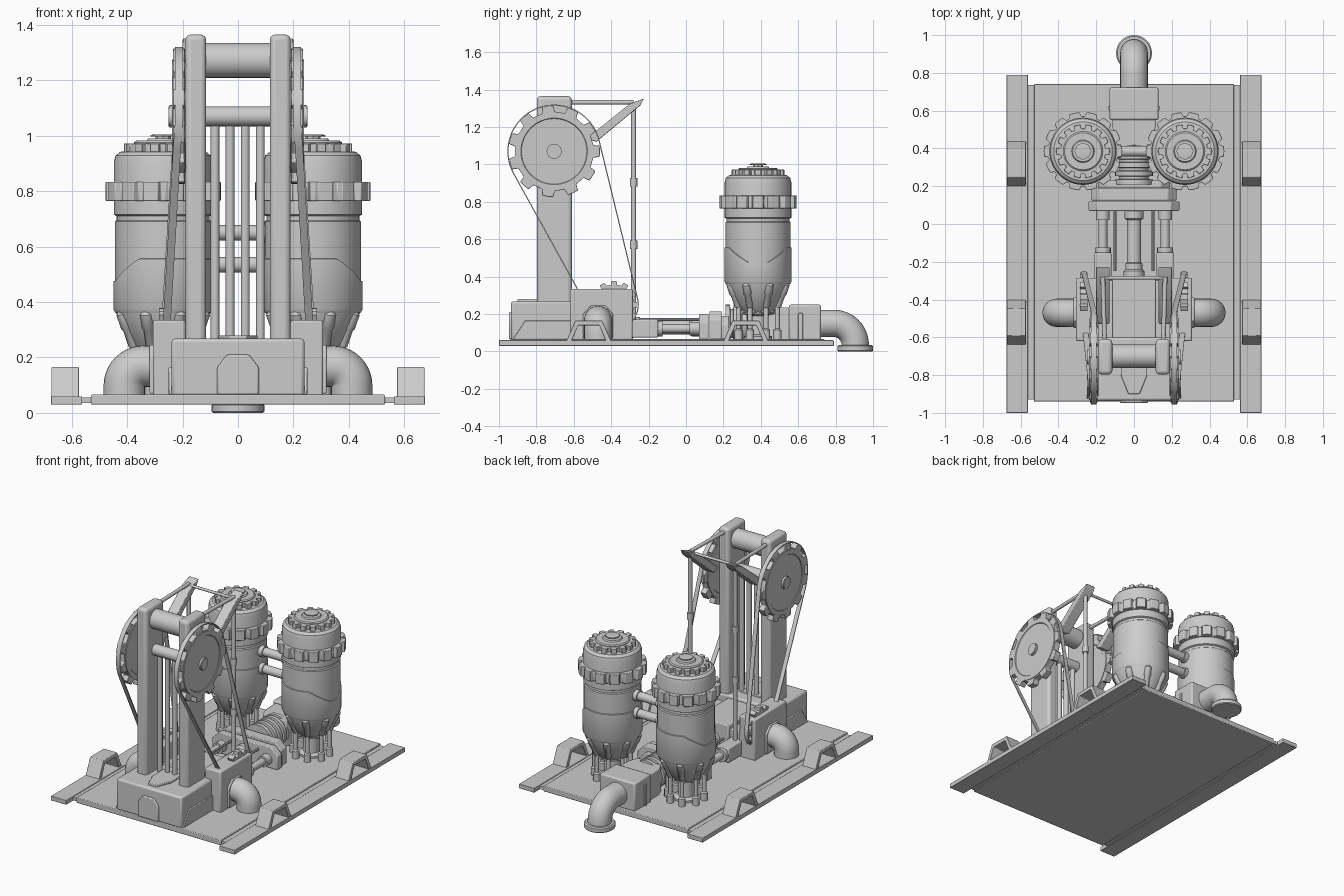
import bpy, bmesh, math
from mathutils import Vector
from math import sin, cos, pi, tau, radians

if "Cube" in bpy.data.objects:
    bpy.data.objects.remove(bpy.data.objects["Cube"])


def finish(name, bm, mirror=False, bevel=0, seg=2, angle=35):
    bmesh.ops.remove_doubles(bm, verts=bm.verts, dist=1e-5)
    bmesh.ops.recalc_face_normals(bm, faces=bm.faces)
    me = bpy.data.meshes.new(name)
    bm.to_mesh(me)
    bm.free()
    me.shade_smooth()
    me.set_sharp_from_angle(angle=radians(angle))
    ob = bpy.data.objects.new(name, me)
    bpy.context.collection.objects.link(ob)
    if bevel:
        m = ob.modifiers.new("bevel", 'BEVEL')
        m.width, m.segments, m.limit_method = bevel, seg, 'ANGLE'
    if mirror:
        ob.modifiers.new("mirror", 'MIRROR').use_mirror_merge = False
    return ob


def prism(name, pts, axis, a, b, **kw):
    """Extrude a 2D outline along an axis: X takes (y,z), Y takes (x,z), Z takes (x,y)."""
    place = {'X': lambda p, t: (t, p[0], p[1]), 'Y': lambda p, t: (p[0], t, p[1]),
             'Z': lambda p, t: (p[0], p[1], t)}[axis]
    bm = bmesh.new()
    lo = [bm.verts.new(place(p, a)) for p in pts]
    hi = [bm.verts.new(place(p, b)) for p in pts]
    bm.faces.new(lo)
    bm.faces.new(hi)
    for i in range(len(pts)):
        j = (i + 1) % len(pts)
        bm.faces.new((lo[i], lo[j], hi[j], hi[i]))
    return finish(name, bm, **kw)


def box(name, x0, x1, y0, y1, z0, z1, bevel=0.006, **kw):
    return prism(name, [(x0, y0), (x1, y0), (x1, y1), (x0, y1)], 'Z', z0, z1, bevel=bevel, **kw)


def revolve(name, origin, direction, profile, n=32, **kw):
    """Turn (radius, height) points about a line."""
    bm = bmesh.new()
    q = Vector((0, 0, 1)).rotation_difference(Vector(direction))
    rings = [[bm.verts.new(Vector(origin) + q @ Vector((r * cos(tau * i / n), r * sin(tau * i / n), h)))
              for i in range(n)] for r, h in profile]
    for A, B in zip(rings, rings[1:]):
        for i in range(n):
            bm.faces.new((A[i], A[(i + 1) % n], B[(i + 1) % n], B[i]))
    bm.faces.new(rings[0])
    bm.faces.new(rings[-1])
    return finish(name, bm, **kw)


def rod(name, p0, p1, r, n=16, **kw):
    d = Vector(p1) - Vector(p0)
    return revolve(name, p0, d, [(r, 0), (r, d.length)], n, **kw)


def tube(name, path, r, n=24, **kw):
    """Sweep a circle along a path."""
    bm = bmesh.new()
    P = [Vector(p) for p in path]
    rings = []
    side = (P[1] - P[0]).cross(P[-1] - P[0]).normalized()
    for i, p in enumerate(P):
        t = (P[min(i + 1, len(P) - 1)] - P[max(i - 1, 0)]).normalized()
        up = t.cross(side)
        rings.append([bm.verts.new(p + r * (side * cos(tau * k / n) + up * sin(tau * k / n))) for k in range(n)])
    for A, B in zip(rings, rings[1:]):
        for k in range(n):
            bm.faces.new((A[k], A[(k + 1) % n], B[(k + 1) % n], B[k]))
    bm.faces.new(rings[0])
    bm.faces.new(rings[-1])
    return finish(name, bm, **kw)


def gear_outline(c, R, r, teeth, fill=0.5):
    pts = []
    for i in range(teeth):
        for f, rad in ((-.5 - .06, r), (-.5 * .85, R), (0, R), (.5 * .85, R), (.5 + .06, r)):
            a = tau / teeth * (i + f * fill)
            pts.append((c[0] + rad * cos(a), c[1] + rad * sin(a)))
    return pts


# base plate, side rails and lifting handles
box("base_plate", -.53, .53, -.94, .74, .03, .066, .004)
box("base_rail_joint", .52, .57, -.93, .735, .035, .055, 0, mirror=True)
box("base_rail", .562, .675, -1.0, .79, .03, .06, .003, mirror=True)
for k, yc in enumerate((.32, -.52)):
    outer = [(-.12, .055), (-.072, .165), (.072, .165), (.12, .055)]
    inner = [(.092, .055), (.056, .14), (-.056, .14), (-.092, .055)]
    prism("handle_%d" % k, [(yc + y, z) for y, z in outer + inner], 'X', .573, .673, mirror=True, bevel=.003)

# tower base housing
box("tower_base", -.24, .24, -.935, -.60, .06, .268, .012)
box("tower_base_rear", -.20, .20, -.62, -.30, .06, .22)
prism("tower_side_panel", [(-.925, .066), (-.86, .165), (-.61, .165), (-.61, .066)], 'X', .235, .25, mirror=True, bevel=.003)
prism("front_hatch", [(-.075, .066), (-.075, .165), (-.04, .21), (.04, .21), (.075, .165), (.075, .066)],
      'Y', -.947, -.92, bevel=.006)
prism("top_hatch", [(-.07, -.68), (-.07, -.8), (-.03, -.9), (.03, -.9), (.07, -.8), (.07, -.68)], 'Z', .26, .28, bevel=.004)

# tower posts, rollers and hanging pipes
box("tower_post", .115, .19, -.797, -.61, .07, 1.365, .02, seg=3, mirror=True)
rod("top_roller", (-.12, -.7, 1.272), (.12, -.7, 1.272), .063, 32)
rod("main_axle", (-.25, -.705, 1.07), (.25, -.705, 1.07), .036, 24)
for k in range(4):
    rod("hanging_pipe_%d" % k, (-.083 + .0545 * k, -.70, .26), (-.083 + .0545 * k, -.70, 1.06), .016, 16)

# drive wheels
BIG, SMALL = (-.705, 1.07), (-.385, .25)
prism("drive_wheel", gear_outline(BIG, .245, .212, 11), 'X', .192, .234, mirror=True, bevel=.003)
revolve("drive_wheel_rim", (.188, *BIG), (1, 0, 0), [(.17, .008), (.178, 0), (.205, 0), (.205, .05), (.178, .05), (.17, .04)], 48, mirror=True)
rod("drive_wheel_hub", (.18, *BIG), (.247, *BIG), .04, 24, mirror=True)
prism("small_gear", gear_outline(SMALL, .128, .108, 12), 'X', .245, .285, mirror=True)

# belts around the two wheels, leaning outward toward the bottom
dy, dz = SMALL[0] - BIG[0], SMALL[1] - BIG[1]
phi = math.atan2(dz, dy)
R, r = .244, .127
beta = math.acos((R - r) / math.hypot(dy, dz))
loop = [(BIG, R, phi + beta + (tau - 2 * beta) * i / 30) for i in range(31)]
loop += [(SMALL, r, phi - beta + 2 * beta * i / 16) for i in range(17)]
bm = bmesh.new()
rows = []
for c, rad, a in loop:
    row = []
    for t, w in ((0, -.014), (.006, -.014), (.006, .014), (0, .014)):
        y, z = c[0] + (rad + t) * cos(a), c[1] + (rad + t) * sin(a)
        x = .213 + .052 * min(1, max(0, (1.05 - z) / .7))
        row.append(bm.verts.new((x + w, y, z)))
    rows.append(row)
for i in range(len(rows)):
    A, B = rows[i], rows[(i + 1) % len(rows)]
    for k in range(4):
        bm.faces.new((A[k], A[(k + 1) % 4], B[(k + 1) % 4], B[k]))
finish("drive_belt", bm, mirror=True)

# rocker beams with tie rods and pull rods
prism("rocker_beam", [(-.53, 1.14), (-.30, 1.325), (-.225, 1.352), (-.245, 1.315), (-.48, 1.12)],
      'X', .13, .20, mirror=True, bevel=.004)
rod("tie_rod", (.155, -.63, 1.332), (.165, -.28, 1.332), .012, 12, mirror=True)
rod("beam_cross_rod", (-.17, -.285, 1.325), (.17, -.285, 1.325), .009, 12)
rod("pull_rod", (.165, -.28, .15), (.165, -.28, 1.32), .013, 12, mirror=True)
for k, z in enumerate((.57, .905)):
    rod("pull_rod_coupler_%d" % k, (.165, -.28, z - .022), (.165, -.28, z + .022), .02, 12, mirror=True)

# side boxes with down pipes
box("side_box", .19, .307, -.62, -.285, .06, .335, .008, mirror=True)
prism("side_hatch", [(-.55, .07), (-.55, .2), (-.51, .245), (-.43, .245), (-.39, .2), (-.39, .07)],
      'X', .3, .32, mirror=True, bevel=.004)
arc = [(.34 + .07 * sin(a), -.47, .098 + .07 * cos(a)) for a in [pi / 2 * i / 10 for i in range(11)]]
tube("side_down_pipe", [(.3, -.47, .168)] + arc + [(.41, -.47, .06)], .075, mirror=True)

# pistons between the side boxes and the manifold
box("piston_block", .12, .21, -.32, -.15, .075, .17, mirror=True)
rod("piston_rod", (.165, -.16, .122), (.165, .1, .122), .024, mirror=True)
for k, (y0, y1, rr) in enumerate(((-.16, -.125, .042), (.02, .07, .036))):
    rod("piston_collar_%d" % k, (.165, y0, .122), (.165, y1, .122), rr, 20, mirror=True)
revolve("center_shaft", (0, -.31, .13), (0, 1, 0),
        [(.055, 0), (.055, .06), (.046, .07), (.046, .1), (.038, .105), (.038, .33), (.05, .34), (.05, .42)], 24)
box("center_box", -.115, .115, -.61, -.28, .07, .25)
rod("feed_line", (.1, -.25, .17), (.1, .12, .17), .008, 8, mirror=True)

# manifold: plates and ribbed coupling
def plate(name, w, h, y0, y1):
    c = .045
    prism(name, [(-w, .066), (w, .066), (w, h - c), (w - c, h), (c - w, h), (-w, h - c)], 'Y', y0, y1, bevel=.005)


plate("manifold_front", .24, .20, .07, .12)
plate("manifold_middle", .225, .215, .125, .19)
plate("manifold_rear", .19, .19, .19, .23)
ribs = [(.1, 0)]
for k in range(5):
    y = k * .045
    ribs += [(.1, y), (.1, y + .025), (.078, y + .028), (.078, y + .042)]
revolve("ribbed_coupling", (0, .21, .15), (0, 1, 0), ribs, 32)

# rear outlet box and pipe
box("rear_box", -.13, .13, .55, .722, .06, .25, .01)
prism("rear_box_neck", [(-.085, .38), (.085, .38), (.11, .44), (.115, .57), (-.115, .57), (-.11, .44)], 'Z', .06, .235, bevel=.006)
box("rear_box_band", -.136, .136, .60, .625, .06, .205, .003)
arc = [(0, .79 + .115 * sin(a), .035 + .115 * cos(a)) for a in [pi / 2 * i / 12 for i in range(13)]]
tube("outlet_pipe", [(0, .71, .15)] + arc + [(0, .905, .01)], .073, 32)
revolve("outlet_flange", (0, .905, 0), (0, 0, 1), [(.09, 0), (.095, .005), (.095, .028), (.088, .035)], 40)

# twin tanks
CX, CY = .27, .385
revolve("tank_body", (CX, CY, 0), (0, 0, 1),
        [(.07, .2), (.115, .245), (.172, .365), (.174, .39), (.174, .69), (.168, .695), (.168, .71), (.178, .715),
         (.178, .905), (.172, .928), (.155, .942), (.1, .945)], 48, mirror=True)
prism("tank_toothed_ring", [(CX + x, CY + y) for x, y in gear_outline((0, 0), .208, .186, 14, .7)],
      'Z', .765, .833, mirror=True, bevel=.003)
prism("tank_lid_gear", [(CX + x, CY + y) for x, y in gear_outline((0, 0), .142, .12, 14, .6)],
      'Z', .935, .972, mirror=True, bevel=.002)
revolve("tank_lid", (CX, CY, .94), (0, 0, 1), [(.105, 0), (.105, .036), (.098, .042), (.06, .042), (.055, .05), (.03, .05)], 32, mirror=True)
revolve("tank_knob", (CX, CY, .985), (0, 0, 1), [(.028, 0), (.028, .012), (.045, .012), (.045, .018), (.03, .02)], 8, mirror=True)

# lower jacket with a dipped top edge on the outer side
bm = bmesh.new()
N = 64
rows = []
for i in range(N):
    a = tau * i / N
    off = abs((a + pi) % tau - pi)
    top = .475 + .08 * min(1, max(0, (off - .3) / .75))
    rows.append([bm.verts.new((CX + rr * cos(a), CY + rr * sin(a), z))
                 for rr, z in ((.172, .36), (.18, .375), (.18, top), (.172, top + .002))])
for i in range(N):
    A, B = rows[i], rows[(i + 1) % N]
    for k in range(3):
        bm.faces.new((A[k], B[k], B[k + 1], A[k + 1]))
finish("tank_jacket", bm, mirror=True)

# tank foot: stem, collar, struts, bolts and legs
revolve("tank_foot", (CX, CY, .06), (0, 0, 1),
        [(.075, 0), (.075, .02), (.05, .03), (.05, .13), (.08, .14), (.08, .175), (.06, .185)], 24, mirror=True)
for k in range(8):
    a = tau * (k + .5) / 8
    at = lambda rad, z: Vector((CX + rad * cos(a), CY + rad * sin(a), z))
    p, q = at(.113, .235), at(.163, .37)
    L = (q - p).length
    revolve("tank_strut_%d" % k, p, q - p, [(.012, 0), (.018, .01), (.018, L * .5), (.023, L * .55), (.023, L - .012), (.012, L)], 12, mirror=True)
    rod("tank_bolt_%d" % k, at(.07, .215), at(.092, .215), .018, 6, mirror=True)
    revolve("tank_leg_%d" % k, at(.112, .06), (0, 0, 1), [(.022, 0), (.022, .055), (.013, .062), (.013, .19)], 12, mirror=True)

# pipes linking the tanks
for k, z in enumerate((.535, .65)):
    rod("tank_link_%d" % k, (-.12, CY, z), (.12, CY, z), .028, 20)
    rod("tank_link_collar_%d" % k, (.07, CY, z), (.11, CY, z), .036, 20, mirror=True)
